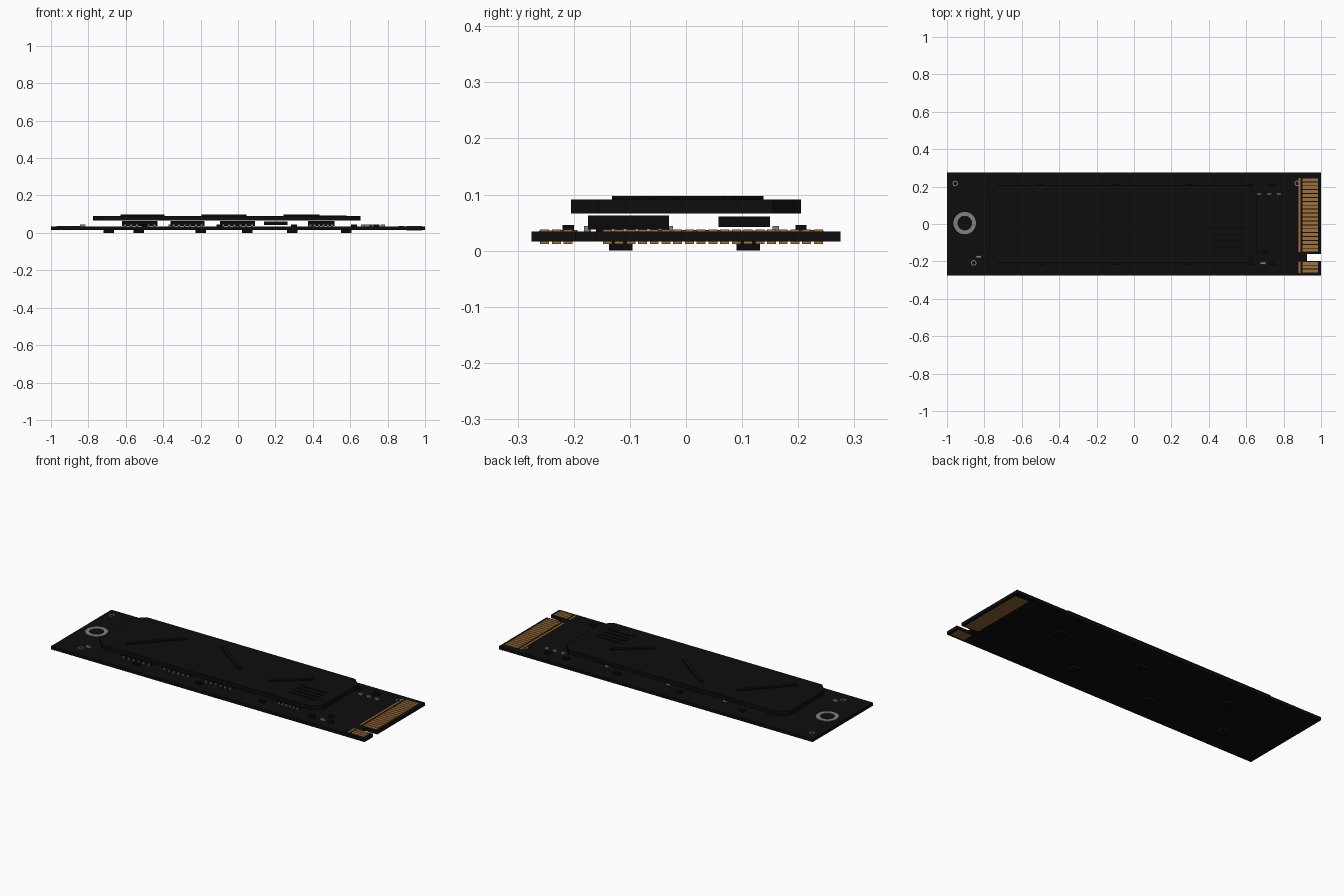
import bpy
import bmesh
import math
from mathutils import Matrix, Vector

if "Cube" in bpy.data.objects:
    bpy.data.objects.remove(bpy.data.objects["Cube"])


def material(name, r, g, b):
    m = bpy.data.materials.new(name)
    m.use_nodes = True
    m.diffuse_color = (r, g, b, 1)
    m.node_tree.nodes["Principled BSDF"].inputs["Base Color"].default_value = (r, g, b, 1)
    return m


BOARD = material("board black", 0.004, 0.004, 0.004)
SINK = material("heat spreader black", 0.004, 0.004, 0.0045)
CHIP = material("chip black", 0.003, 0.003, 0.003)
GOLD = material("contact gold", 0.36, 0.17, 0.04)
SILVER = material("solder silver", 0.22, 0.22, 0.22)

BOTTOM, TOP = 0.016, 0.034


def finish(name, bm, mat):
    bmesh.ops.recalc_face_normals(bm, faces=bm.faces)
    mesh = bpy.data.meshes.new(name)
    bm.to_mesh(mesh)
    bm.free()
    mesh.materials.append(mat)
    ob = bpy.data.objects.new(name, mesh)
    bpy.context.collection.objects.link(ob)
    return ob


def add_box(bm, x0, x1, y0, y1, z0, z1):
    size = Matrix.Diagonal((x1 - x0, y1 - y0, z1 - z0, 1))
    centre = Matrix.Translation(((x0 + x1) / 2, (y0 + y1) / 2, (z0 + z1) / 2))
    bmesh.ops.create_cube(bm, size=1, matrix=centre @ size)


def boxes(name, mat, items):
    bm = bmesh.new()
    for item in items:
        add_box(bm, *item)
    return finish(name, bm, mat)


def slab(name, mat, outline, z0, z1):
    bm = bmesh.new()
    face = bm.faces.new([bm.verts.new((x, y, z0)) for x, y in outline])
    up = bmesh.ops.extrude_face_region(bm, geom=[face])["geom"]
    bmesh.ops.translate(bm, vec=(0, 0, z1 - z0),
                        verts=[v for v in up if isinstance(v, bmesh.types.BMVert)])
    return finish(name, bm, mat)


def ring(name, x, y, inner, outer, z0, z1, sides=32):
    bm = bmesh.new()
    loops = []
    for r, z in ((inner, z0), (outer, z0), (outer, z1), (inner, z1)):
        loops.append([bm.verts.new((x + r * math.cos(math.tau * i / sides),
                                    y + r * math.sin(math.tau * i / sides), z))
                      for i in range(sides)])
    for k in range(4):
        a, b = loops[k], loops[(k + 1) % 4]
        for i in range(sides):
            j = (i + 1) % sides
            bm.faces.new((a[i], a[j], b[j], b[i]))
    return finish(name, bm, SILVER)


# Circuit board with the key notch in the connector edge
W = 0.275
slab("circuit_board", BOARD,
     [(-1, -W), (1, -W), (1, -0.197), (0.925, -0.197), (0.925, -0.16),
      (1, -0.16), (1, W), (-1, W)], BOTTOM, TOP)

# Gold contacts on both faces, with a bar behind the upper row
centres = [0.236 - 0.0209 * i for i in range(19)] + [-0.21 - 0.0209 * i for i in range(3)]
for side, z0, z1 in (("upper", TOP, 0.038), ("lower", 0.012, BOTTOM)):
    boxes(side + "_contacts", GOLD,
          [(0.9, 0.985, y - 0.008, y + 0.008, z0, z1) for y in centres])
boxes("contact_bars", GOLD, [(0.88, 0.89, -0.15, 0.245, TOP, 0.036),
                             (0.88, 0.89, -0.262, -0.2, TOP, 0.036)])

# Mounting ring and alignment marks
ring("mounting_ring", -0.905, 0.005, 0.039, 0.06, TOP, 0.037)
for i, (x, y) in enumerate(((-0.956, 0.217), (-0.857, -0.208), (0.873, 0.217))):
    ring("alignment_mark_%d" % (i + 1), x, y, 0.010, 0.015, TOP, 0.037, 20)

# Memory chips and controller under the heat spreader
chips = [(-0.62, -0.43), (-0.36, -0.18), (-0.095, 0.09), (0.375, 0.515)]
boxes("memory_chips", CHIP, [(a, b, -0.175, -0.03, 0.038, 0.063) for a, b in chips])
boxes("controller_chip", CHIP, [(0.14, 0.265, 0.058, 0.15, 0.042, 0.061)])

# Solder legs along the chip edges
legs = []
for a, b in chips:
    for i in range(6):
        x = a + (b - a) * (i + 0.5) / 6
        for y in (-0.177, -0.028):
            legs.append((x - 0.005, x + 0.005, y - 0.005, y + 0.005, TOP, 0.044))
boxes("chip_legs", SILVER, legs)


# Small surface parts: dark bodies and silver ones
def small(x, y, half_x=0.012, half_y=0.006, top=0.044):
    return (x - half_x, x + half_x, y - half_y, y + half_y, TOP, top)


boxes("silver_resistors", SILVER,
      [small(x, 0.16) for x in (0.67, 0.722, 0.775, 0.39, 0, -0.36)]
      + [small(-0.83, -0.175, 0.015), small(0.69, -0.21, 0.015)])
boxes("dark_capacitors", CHIP,
      [small(x, y, 0.016, 0.01, 0.046) for x in (-0.5, -0.1, 0.3, 0.62, 0.74)
       for y in (-0.21, 0.205)] + [small(0.7, -0.15, 0.014, 0.01)])

# Parts on the underside
boxes("underside_chips", CHIP,
      [(x - 0.028, x + 0.028, y - 0.021, y + 0.021, 0, BOTTOM)
       for x, y in ((-0.69, -0.116), (-0.53, 0.111), (-0.2, -0.116),
                    (0.05, 0.111), (0.29, -0.116), (0.58, 0.111))])

# Heat spreader plate with clipped corners
x0, x1, y, c = -0.775, 0.655, 0.205, 0.05
slab("heat_spreader", SINK,
     [(x0 + c, -y), (x1 - c, -y), (x1, -y + c), (x1, y - c),
      (x1 - c, y), (x0 + c, y), (x0, y - c), (x0, -y + c)], 0.066, 0.091)

# Raised diagonal ribs
for i, (a, b) in enumerate((((-0.62, -0.125), (-0.4, 0.11)),
                            ((-0.19, 0.13), (0.04, -0.04)),
                            ((0.25, -0.07), (0.43, 0.075)))):
    a, b = Vector(a), Vector(b)
    d = (b - a).normalized()
    n = Vector((-d.y, d.x)) * 0.01
    slab("diagonal_rib_%d" % (i + 1), SINK, [a - n, b - n, b + n, a + n], 0.091, 0.097)

# Row of thin straight ribs
boxes("straight_ribs", CHIP,
      [(0.42, 0.58, -0.13 + 0.034 * i, -0.118 + 0.034 * i, 0.091, 0.094) for i in range(4)])
